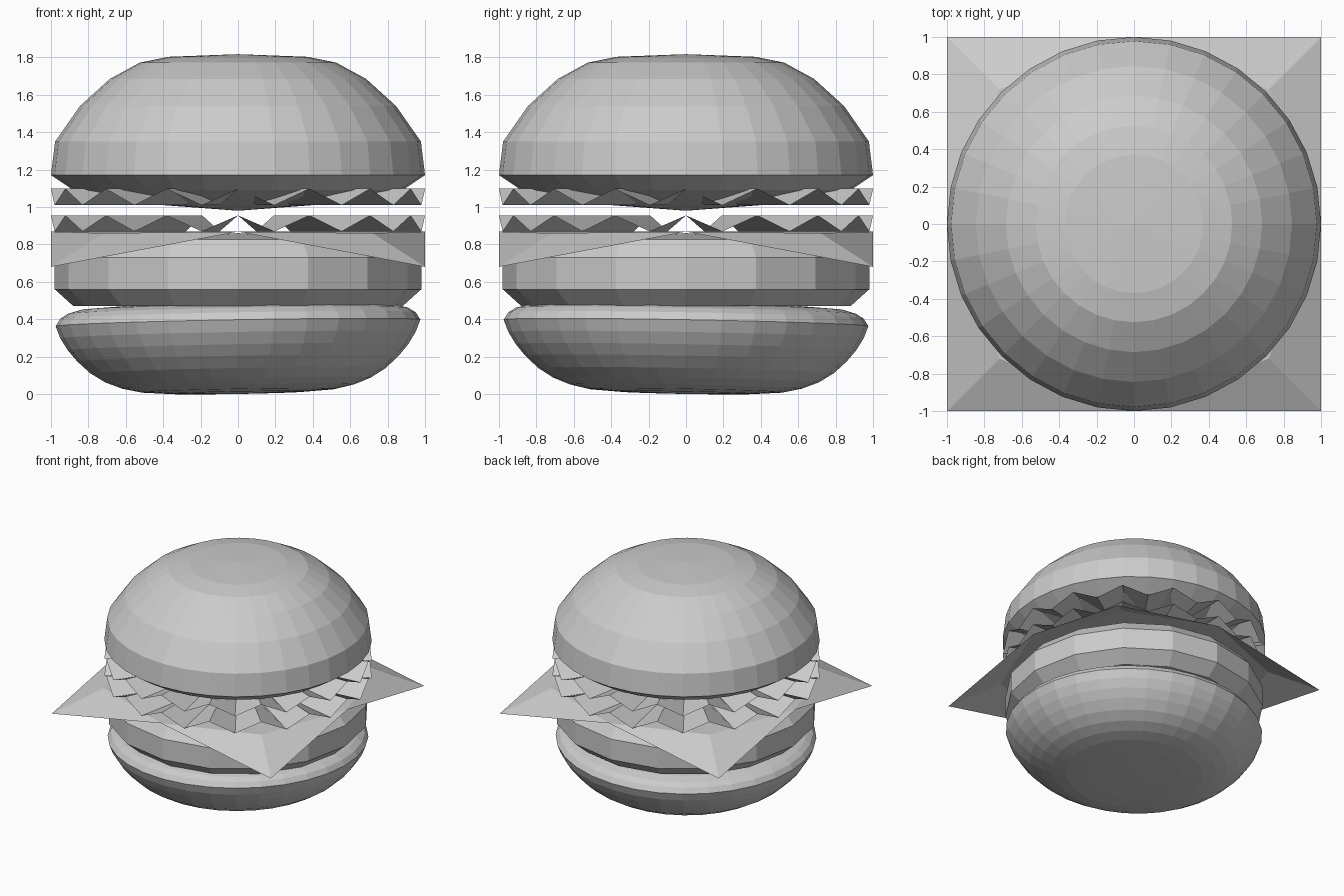
import bpy
import math

if "Cube" in bpy.data.objects:
    bpy.data.objects.remove(bpy.data.objects["Cube"])


def add_mesh(name, verts, faces):
    mesh = bpy.data.meshes.new(name)
    mesh.from_pydata(verts, [], faces)
    mesh.update()
    obj = bpy.data.objects.new(name, mesh)
    bpy.context.collection.objects.link(obj)
    return obj


def lathe(name, profile, sides, tilt=0.0):
    """Revolve (radius, z) points, listed bottom to top, both ends on the axis."""
    rings = profile[1:-1]
    verts = []
    for r, z in rings:
        for i in range(sides):
            a = math.tau * i / sides
            verts.append((r * math.cos(a), r * math.sin(a), z))
    low, high = len(verts), len(verts) + 1
    verts += [(0, 0, profile[0][1]), (0, 0, profile[-1][1])]
    last = (len(rings) - 1) * sides
    faces = []
    for i in range(sides):
        j = (i + 1) % sides
        faces.append((low, j, i))
        faces.append((high, last + i, last + j))
        for k in range(len(rings) - 1):
            b = k * sides
            faces.append((b + i, b + j, b + sides + j, b + sides + i))
    verts = [(x, y, z + tilt * (x - y)) for x, y, z in verts]
    return add_mesh(name, verts, faces)


def lettuce(name, low, high, folds=16, inner=0.5, outer=1.0):
    """Pleated ring: ridges and valleys alternate around the rim."""
    n = folds * 2
    verts = []
    for r in (inner, outer):
        for i in range(n):
            a = math.tau * i / n
            verts.append((r * math.cos(a), r * math.sin(a), low if i % 2 else high))
    faces = [(i, n + i, n + (i + 1) % n, (i + 1) % n) for i in range(n)]
    return add_mesh(name, verts, faces)


# Bottom bun, sitting very slightly tilted
lathe("bottom_bun", [
    (0, 0.0), (0.36, 0.007), (0.52, 0.018), (0.62, 0.04), (0.71, 0.075),
    (0.79, 0.125), (0.86, 0.19), (0.91, 0.25), (0.95, 0.315), (0.975, 0.38),
    (0.95, 0.42), (0.91, 0.445), (0.84, 0.465), (0.6, 0.48), (0, 0.49)], 32, tilt=0.018)

# Patty with bevelled rims
lathe("patty", [(0, 0.47), (0.88, 0.47), (0.98, 0.56), (0.98, 0.73),
                (0.9, 0.825), (0, 0.86)], 16)

# Cheese slice: flat centre, drooping pointed corners with a ridge
verts, faces = [(0, 0, 0.868)], []
for k in range(4):
    c, s = round(math.cos(k * math.pi / 2)), round(math.sin(k * math.pi / 2))
    for x, y, z in ((1, 0, 0.868), (1, 1, 0.68), (0.72, 0.72, 0.86)):
        verts.append((x * c - y * s, x * s + y * c, z))
for k in range(4):
    mid, corner, ridge = 1 + 3 * k, 2 + 3 * k, 3 + 3 * k
    nxt = 1 + 3 * ((k + 1) % 4)
    faces += [(mid, corner, ridge), (corner, nxt, ridge), (0, mid, ridge), (0, ridge, nxt)]
add_mesh("cheese_slice", verts, faces)

# Two lettuce layers
lettuce("lower_lettuce", 0.87, 0.955)
lettuce("upper_lettuce", 1.01, 1.098)

# Top bun: shallow domed underside and tall faceted crown
lathe("top_bun", [
    (0, 0.98), (0.4, 1.01), (0.65, 1.045), (0.88, 1.09), (1.0, 1.17), (0.978, 1.35),
    (0.845, 1.54), (0.685, 1.685), (0.525, 1.772), (0.37, 1.803), (0, 1.817)], 32)
